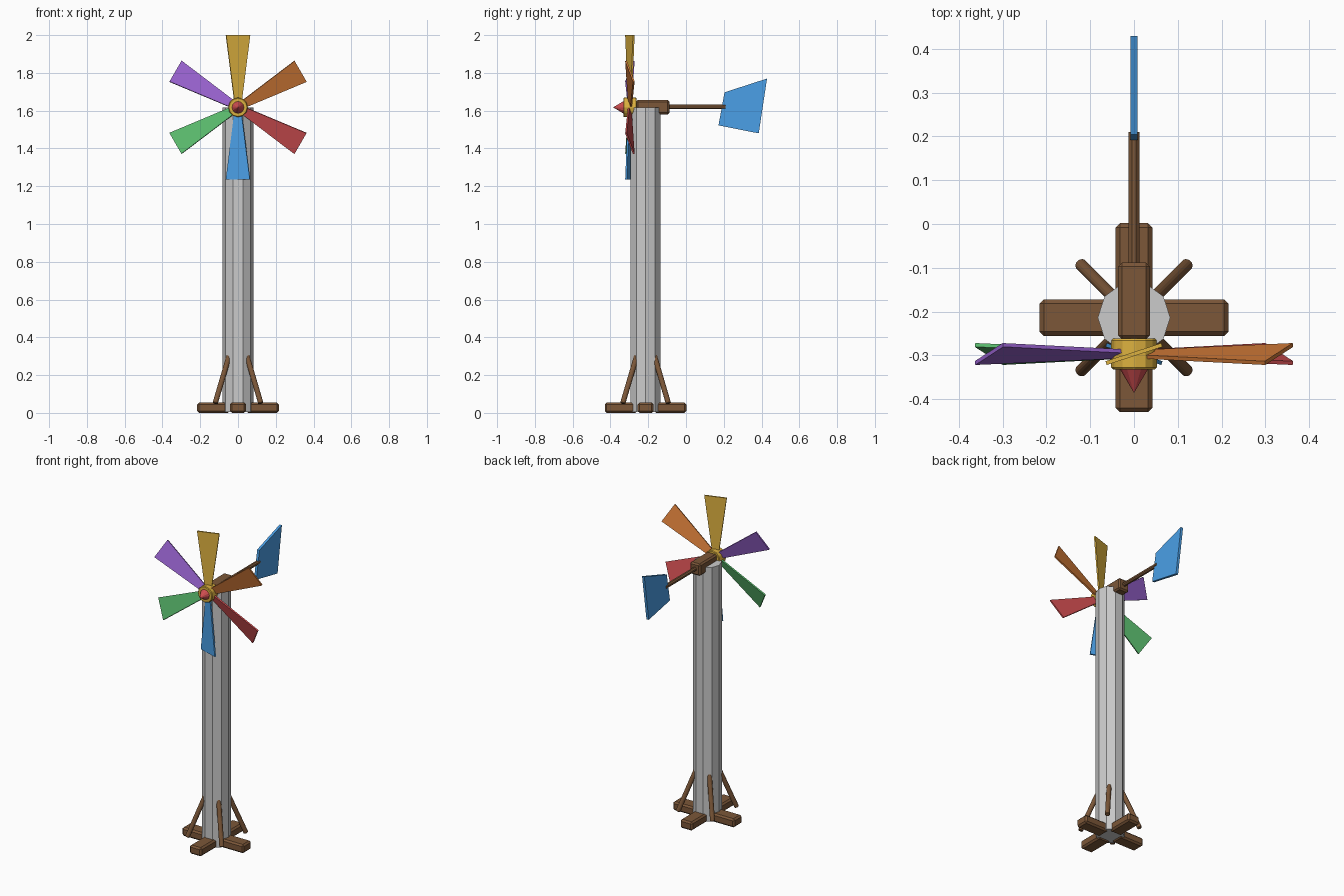
import bpy, bmesh
from math import radians, sin, cos, pi
from mathutils import Vector, Matrix

if "Cube" in bpy.data.objects:
    bpy.data.objects.remove(bpy.data.objects["Cube"])

PY = -0.214          # tower axis in y
HUB = Vector((0, -0.297, 1.6175))


def mat(name, rgb):
    m = bpy.data.materials.new(name)
    m.diffuse_color = (*rgb, 1)
    m.use_nodes = True
    m.node_tree.nodes["Principled BSDF"].inputs["Base Color"].default_value = m.diffuse_color
    return m


wood = mat("wood", (0.20, 0.095, 0.04))
yellow = mat("yellow", (0.72, 0.44, 0.05))
orange = mat("orange", (0.66, 0.20, 0.04))
red = mat("red", (0.62, 0.075, 0.08))
blue = mat("blue", (0.07, 0.35, 0.80))
green = mat("green", (0.10, 0.48, 0.15))
purple = mat("purple", (0.33, 0.13, 0.65))


def finish(name, bm, material=None, bevel=0):
    bmesh.ops.recalc_face_normals(bm, faces=bm.faces)
    me = bpy.data.meshes.new(name)
    bm.to_mesh(me)
    bm.free()
    ob = bpy.data.objects.new(name, me)
    bpy.context.collection.objects.link(ob)
    if material:
        me.materials.append(material)
    if bevel:
        b = ob.modifiers.new("bevel", 'BEVEL')
        b.width, b.segments = bevel, 1
    return ob


def box(name, lo, hi, material, bevel=0, matrix=Matrix()):
    lo, hi = Vector(lo), Vector(hi)
    bm = bmesh.new()
    bmesh.ops.create_cube(bm, size=1)
    for v in bm.verts:
        v.co = matrix @ Vector([(lo[i] + hi[i]) / 2 + v.co[i] * (hi[i] - lo[i]) for i in range(3)])
    return finish(name, bm, material, bevel)


def rod(name, a, b, r1, r2, sides, material=None, bevel=0, turn=0):
    a, b = Vector(a), Vector(b)
    d = b - a
    bm = bmesh.new()
    bmesh.ops.create_cone(bm, cap_ends=True, segments=sides, radius1=r1, radius2=r2, depth=d.length,
                          matrix=Matrix.Translation((a + b) / 2)
                          @ d.to_track_quat('Z', 'Y').to_matrix().to_4x4()
                          @ Matrix.Rotation(turn, 4, 'Z'))
    bmesh.ops.remove_doubles(bm, verts=bm.verts, dist=1e-5)
    return finish(name, bm, material, bevel)


def plate(name, outline, half, matrix, material):
    # flat panel: outline in local xz, thickness along local y
    bm = bmesh.new()
    rings = [[bm.verts.new(matrix @ Vector((x, y, z))) for x, z in outline] for y in (-half, half)]
    bm.faces.new(rings[0])
    bm.faces.new(rings[1][::-1])
    n = len(outline)
    for i in range(n):
        j = (i + 1) % n
        bm.faces.new((rings[0][i], rings[1][i], rings[1][j], rings[0][j]))
    return finish(name, bm, material)


# ten-sided tower, with two corners on the x axis
bm = bmesh.new()
ring = [bm.verts.new((0.083 * cos(k * pi / 5), PY + 0.083 * sin(k * pi / 5), 0.006)) for k in range(10)]
base = bm.faces.new(ring)
ext = bmesh.ops.extrude_face_region(bm, geom=[base], use_keep_orig=True)
bmesh.ops.translate(bm, vec=(0, 0, 1.612), verts=[g for g in ext["geom"] if isinstance(g, bmesh.types.BMVert)])
finish("tower", bm)

# four foot beams and four diagonal struts
for k in range(4):
    m = Matrix.Translation((0, PY, 0)) @ Matrix.Rotation(k * pi / 2, 4, 'Z')
    box(f"foot_beam_{k + 1}", (0.045, -0.042, 0), (0.216, 0.042, 0.055), wood, 0.01, m)
    rod(f"foot_strut_{k + 1}", m @ Vector((0.121, 0.121, 0.05)), m @ Vector((0.046, 0.046, 0.305)),
        0.015, 0.015, 8, wood, 0.003)

# head block and tail
box("head_block", (-0.036, -0.264, 1.58), (0.036, -0.088, 1.656), wood, 0.009)
rod("tail_rod", (0, -0.10, 1.62), (0, 0.21, 1.62), 0.013, 0.013, 8, wood, turn=pi / 8)
plate("tail_vane", [(0.204, 1.697), (0.429, 1.770), (0.385, 1.480), (0.172, 1.522)], 0.008,
      Matrix.Rotation(pi / 2, 4, 'Z'), blue)

# hub and nose cone
rod("hub", (0, -0.262, HUB.z), (0, -0.332, HUB.z), 0.052, 0.052, 12, yellow, 0.004)
rod("nose_cone", (0, -0.325, HUB.z), (0, -0.386, HUB.z), 0.036, 0, 12, red)

# six pitched blades, clockwise from the top
for k, (label, m) in enumerate([("yellow", yellow), ("orange", orange), ("red", red),
                                ("blue", blue), ("green", green), ("purple", purple)]):
    place = (Matrix.Translation(HUB) @ Matrix.Rotation(radians(60 * k), 4, 'Y')
             @ Matrix.Rotation(radians(18), 4, 'Z'))
    plate(f"blade_{label}", [(-0.02, 0.03), (0.02, 0.03), (0.067, 0.3825), (-0.067, 0.3825)], 0.0045, place, m)
